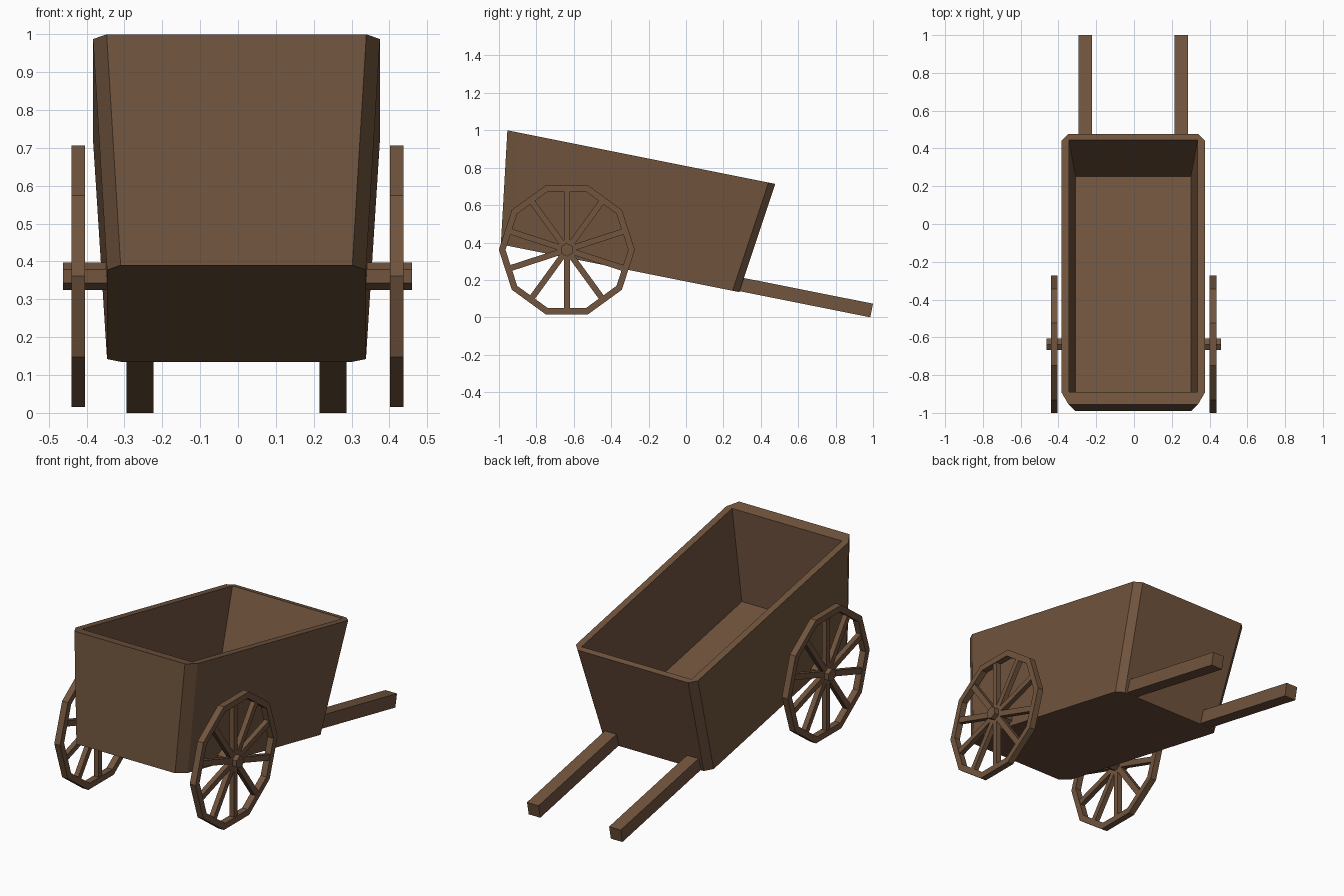
import bpy
import bmesh
import math
from mathutils import Matrix, Vector

cube = bpy.data.objects.get("Cube")
if cube:
    bpy.data.objects.remove(cube, do_unlink=True)

# Single brown wood colour
wood = bpy.data.materials.new("brown_wood")
wood.use_nodes = True
wood.diffuse_color = (0.165, 0.09, 0.048, 1)
wood.node_tree.nodes["Principled BSDF"].inputs["Base Color"].default_value = wood.diffuse_color

TILT = 0.2       # slope of the cart along y
FLOOR = 0.082    # floor thickness
BODY_X = -0.004
AXLE_Y, AXLE_Z = -0.637, 0.361


def finish(name, bm):
    bmesh.ops.recalc_face_normals(bm, faces=bm.faces)
    mesh = bpy.data.meshes.new(name)
    bm.to_mesh(mesh)
    bm.free()
    mesh.materials.append(wood)
    obj = bpy.data.objects.new(name, mesh)
    bpy.context.collection.objects.link(obj)
    return obj


def top_z(y):
    return 1.0 - TILT * (y + 0.955)


def base_z(y):
    return 0.39 - TILT * (y + 0.99)


def chamfered_loop(bm, w, front, back, height):
    """Rectangle with cut corners, two points per corner, laid on a sloped plane."""
    c, cf = 0.036, 0.062
    pts = [(-w, front + cf), (c - w, front), (w - c, front), (w, front + cf),
           (w, back - c), (w - c, back), (c - w, back), (-w, back - c)]
    return [bm.verts.new((x + BODY_X, y, height(y))) for x, y in pts]


def inner_loop(bm, w, front, back, height):
    pts = [(-w, front), (w, front), (w, back), (-w, back)]
    return [bm.verts.new((x + BODY_X, y, height(y))) for x, y in pts]


def bridge(bm, a, b):
    n = len(a)
    for i in range(n):
        j = (i + 1) % n
        bm.faces.new((a[i], a[j], b[j], b[i]))


# Open tapered cart body
bm = bmesh.new()
low = chamfered_loop(bm, 0.342, -0.99, 0.285, base_z)
high = chamfered_loop(bm, 0.379, -0.955, 0.477, top_z)
rim = inner_loop(bm, 0.341, -0.89, 0.444, top_z)
floor = inner_loop(bm, 0.306, -0.927, 0.252, lambda y: base_z(y) + FLOOR)
bm.faces.new(low)
bridge(bm, low, high)
bridge(bm, rim, floor)
bm.faces.new(floor)
for i in range(4):
    j = (i + 1) % 4
    bm.faces.new((high[2 * i], high[2 * i + 1], rim[i]))
    bm.faces.new((high[2 * i + 1], high[2 * j], rim[j], rim[i]))
finish("cart_body", bm)


def prism(bm, profile, x0, x1):
    """Extrude a (y, z) profile along x."""
    a = [bm.verts.new((x0, y, z)) for y, z in profile]
    b = [bm.verts.new((x1, y, z)) for y, z in profile]
    bridge(bm, a, b)
    bm.faces.new(a)
    bm.faces.new(b)


# Two handles set into the floor
for side, name in ((-1, "right_handle"), (1, "left_handle")):
    bm = bmesh.new()
    x = BODY_X + side * 0.255
    prism(bm, [(0.1, base_z(0.1) + 0.005), (0.985, 0.0), (1.0, 0.073),
               (0.1, base_z(0.1) + 0.08)], x - 0.036, x + 0.036)
    finish(name, bm)


def ring_points(radius, sides, start=0.0):
    return [(AXLE_Y + radius * math.cos(start + math.tau * i / sides),
             AXLE_Z + radius * math.sin(start + math.tau * i / sides)) for i in range(sides)]


# Hexagonal axle
bm = bmesh.new()
prism(bm, ring_points(0.036, 6, math.pi / 2), -0.462, 0.46)
finish("axle", bm)


# Ten-sided wheels with ten spokes each
def wheel(side, x):
    half = 0.018
    bm = bmesh.new()
    loops = [[bm.verts.new((x + dx, y, z)) for y, z in ring_points(r, 10)]
             for r, dx in ((0.3635, -half), (0.3635, half), (0.328, half), (0.328, -half))]
    for i in range(4):
        bridge(bm, loops[i], loops[(i + 1) % 4])
    finish(side + "_wheel_rim", bm)

    bm = bmesh.new()
    centre = Matrix.Translation(Vector((x, AXLE_Y, AXLE_Z)))
    for i in range(10):
        turn = Matrix.Rotation(math.radians(18 + 36 * i), 4, 'X')
        place = Matrix.Translation((0, 0.166, 0)) @ Matrix.Diagonal((0.028, 0.3, 0.032, 1))
        bmesh.ops.create_cube(bm, size=1, matrix=centre @ turn @ place)
    finish(side + "_wheel_spokes", bm)


wheel("left", 0.419)
wheel("right", -0.422)
